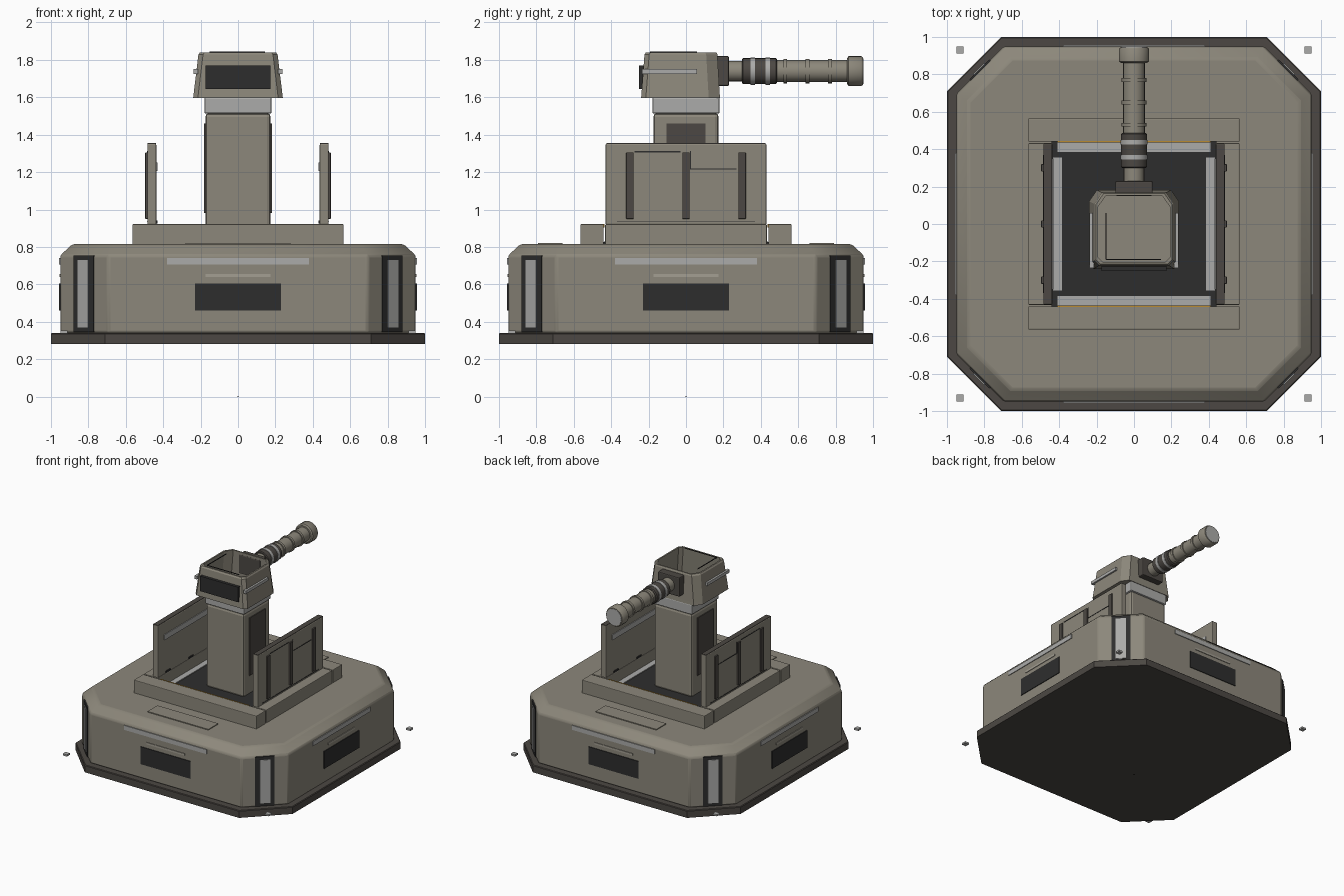
import bpy, bmesh, math
from mathutils import Vector, Matrix

if "Cube" in bpy.data.objects:
    bpy.data.objects.remove(bpy.data.objects["Cube"])


def mat(name, r, g, b):
    m = bpy.data.materials.new(name)
    m.diffuse_color = (r, g, b, 1)
    m.use_nodes = True
    m.node_tree.nodes["Principled BSDF"].inputs["Base Color"].default_value = m.diffuse_color
    return m


TAN = mat("drab_tan", .265, .245, .198)
DARK = mat("dark_brown", .072, .064, .056)
BLACK = mat("near_black", .027, .027, .027)
LIGHT = mat("light_grey", .41, .41, .40)
BEIGE = mat("pale_beige", .37, .345, .29)
AMBER = mat("amber", .50, .26, .03)


def finish(name, bm, material, bevel=0, smooth=False):
    bmesh.ops.recalc_face_normals(bm, faces=bm.faces)
    me = bpy.data.meshes.new(name)
    bm.to_mesh(me)
    bm.free()
    ob = bpy.data.objects.new(name, me)
    bpy.context.collection.objects.link(ob)
    me.materials.append(material)
    if bevel:
        b = ob.modifiers.new("bevel", 'BEVEL')
        b.width, b.segments, b.limit_method = bevel, 2, 'ANGLE'
    if smooth:
        bpy.ops.object.select_all(action='DESELECT')
        ob.select_set(True)
        bpy.context.view_layer.objects.active = ob
        bpy.ops.object.shade_smooth_by_angle(angle=math.radians(35))
    return ob


def box(name, x0, x1, y0, y1, z0, z1, material, bevel=0, turn=0):
    """Box from its limits, optionally turned about the z axis."""
    bm = bmesh.new()
    bmesh.ops.create_cube(bm, size=1)
    for v in bm.verts:
        v.co = Vector(((x0 + x1) / 2 + v.co.x * (x1 - x0),
                       (y0 + y1) / 2 + v.co.y * (y1 - y0),
                       (z0 + z1) / 2 + v.co.z * (z1 - z0)))
    bm.transform(Matrix.Rotation(turn, 4, 'Z'))
    return finish(name, bm, material, bevel)


def loft(name, rings, material, bevel=0, smooth=False, along_y=False):
    """Closed solid through a list of equal-length rings."""
    bm = bmesh.new()
    rows = [[bm.verts.new(p) for p in r] for r in rings]
    n = len(rows[0])
    for a, b in zip(rows, rows[1:]):
        for i in range(n):
            bm.faces.new((a[i], a[(i + 1) % n], b[(i + 1) % n], b[i]))
    bm.faces.new(rows[0])
    bm.faces.new(rows[-1])
    if along_y:
        bm.transform(Matrix.Rotation(-math.pi / 2, 4, 'X'))
        bm.transform(Matrix.Translation((0, 0, 1.74)))
    return finish(name, bm, material, bevel, smooth)


def octagon(h, c, z):
    """Square of half-width h with corners cut at c."""
    return [(h, -c, z), (h, c, z), (c, h, z), (-c, h, z),
            (-h, c, z), (-h, -c, z), (-c, -h, z), (c, -h, z)]


def circle(r, z, n=20):
    return [(r * math.cos(2 * math.pi * i / n), r * math.sin(2 * math.pi * i / n), z)
            for i in range(n)]


def tube(name, profile, material):
    return loft(name, [circle(r, y) for r, y in profile], material, 0, True, True)


# base skirt and body
loft("base_skirt", [octagon(1, .71, .28), octagon(1, .71, .335), octagon(.995, .707, .34)], DARK)
loft("base_body", [octagon(.95, .695, .34), octagon(.95, .695, .755),
                   octagon(.885, .655, .815)], TAN, .012, True)
box("origin_marker", -.006, .006, -.006, .006, 0, .003, DARK)

# details on the four sides and four corners
for k in range(4):
    t = k * math.pi / 2
    box("side_vent", -.23, .23, -.956, -.948, .46, .605, BLACK, 0, t)
    box("side_strip", -.38, .38, -.956, -.948, .705, .742, LIGHT, 0, t)
    box("side_slim_strip", -.175, .175, -.955, -.948, .638, .654, BEIGE, 0, t)
    d = (.95 + .695) / math.sqrt(2)
    c = t + math.pi / 4
    box("corner_slot_frame", -.075, .075, -d - .006, -d + .01, .345, .755, BLACK, 0, c)
    box("corner_light", -.04, .04, -d - .011, -d, .37, .73, LIGHT, 0, c)
    box("corner_pad", .911, .949, .911, .949, .337, .352, LIGHT, 0, t)

# top panels, hatch floor and collar
for s in (-1, 1):
    y0, y1 = sorted((s * .66, s * .79))
    box("deck_panel", -.28, .28, y0, y1, .81, .822, TAN)
    y0, y1 = sorted((s * .44, s * .565))
    box("collar_end", -.565, .565, y0, y1, .81, .922, TAN, .005)
    x0, x1 = sorted((s * .435, s * .565))
    box("collar_side", x0, x1, -.432, .432, .81, .922, TAN, .005)
    y0, y1 = sorted((s * .385, s * .435))
    box("floor_light_end", -.41, .41, y0, y1, .82, .832, LIGHT)
    x0, x1 = sorted((s * .385, s * .432))
    box("floor_light_side", x0, x1, -.355, .355, .82, .832, LIGHT)
    y0, y1 = sorted((s * .436, s * .443))
    box("amber_edge", -.41, .41, y0, y1, .905, .9235, AMBER)
box("hatch_floor", -.44, .44, -.44, .44, .812, .825, BLACK)


def sided(name, s, x0, x1, y0, y1, z0, z1, m, bevel=0):
    a, b = sorted((s * x0, s * x1))
    return box(name, a, b, y0, y1, z0, z1, m, bevel)


# raised shield walls with ribs, panel lines, latches and inner strip
for s in (-1, 1):
    sided("shield_wall", s, .437, .485, -.43, .43, .918, 1.352, TAN, .006)
    sided("shield_cap", s, .439, .483, -.426, .426, 1.349, 1.355, DARK)
    for y in (-.3, 0, .3):
        sided("shield_rib", s, .48, .496, y - .02, y + .02, .95, 1.305, DARK, .003)
        sided("shield_latch", s, .43, .44, y - .03, y + .03, .925, .94, BLACK)
    sided("panel_line_upper", s, .48, .4875, -.275, -.03, 1.306, 1.312, BLACK)
    sided("panel_line_drop", s, .48, .4875, .022, .028, 1.215, 1.312, BLACK)
    sided("panel_line_lower", s, .48, .4875, .022, .27, 1.214, 1.22, BLACK)
    sided("panel_line_foot", s, .48, .4875, -.37, .37, .932, .937, BLACK)
    sided("inner_strip", s, .431, .44, -.35, .35, 1.205, 1.25, LIGHT)

# column
box("column", -.175, .175, -.175, .175, .82, 1.515, TAN, .02)
box("column_neck", -.18, .18, -.18, .18, 1.512, 1.6, LIGHT, .01)
for s in (-1, 1):
    sided("column_panel", s, .17, .182, -.105, .105, .98, 1.46, DARK)


# open-topped head
def head_ring(w, f, b, z):
    c, e = .025, .06
    return [(w, f + c, z), (w, b - e, z), (w - e * .7, b, z), (-w + e * .7, b, z),
            (-w, b - e, z), (-w, f + c, z), (-w + c, f, z), (w - c, f, z)]


loft("head_shell", [head_ring(.24, -.24, .182, 1.595), head_ring(.237, -.238, .18, 1.62),
                    head_ring(.212, -.222, .168, 1.828), head_ring(.204, -.214, .163, 1.84),
                    head_ring(.192, -.202, .152, 1.84), head_ring(.215, -.218, .16, 1.625)], TAN)
box("head_visor", -.175, .175, -.25, -.225, 1.645, 1.77, BLACK)
for s in (-1, 1):
    sided("head_side_strip", s, .215, .238, -.235, .06, 1.725, 1.75, LIGHT)
box("hatch_line_left", -.152, -.147, -.19, .06, 1.84, 1.846, BLACK)
box("hatch_line_front", -.15, .145, -.192, -.188, 1.84, 1.846, BLACK)

# gun mount and barrel, pointing to the back
box("gun_mount", -.1, .1, .15, .23, 1.66, 1.82, DARK, .008)
tube("barrel_root", [(.055, .2), (.055, .31)], TAN)
tube("barrel_sleeve", [(.063, .3), (.07, .305), (.07, .48), (.063, .487)], DARK)
for y in (.345, .425):
    tube("sleeve_ring", [(.073, y), (.073, y + .025)], LIGHT)
tube("barrel", [(.058, .48), (.058, .88)], TAN)
for y in (.53, .65, .77):
    tube("barrel_ring", [(.066, y - .01), (.066, y + .01)], TAN)
tube("muzzle", [(.07, .862), (.081, .87), (.081, .935), (.074, .945)], TAN)
tube("muzzle_face", [(.068, .94), (.068, .948)], LIGHT)
